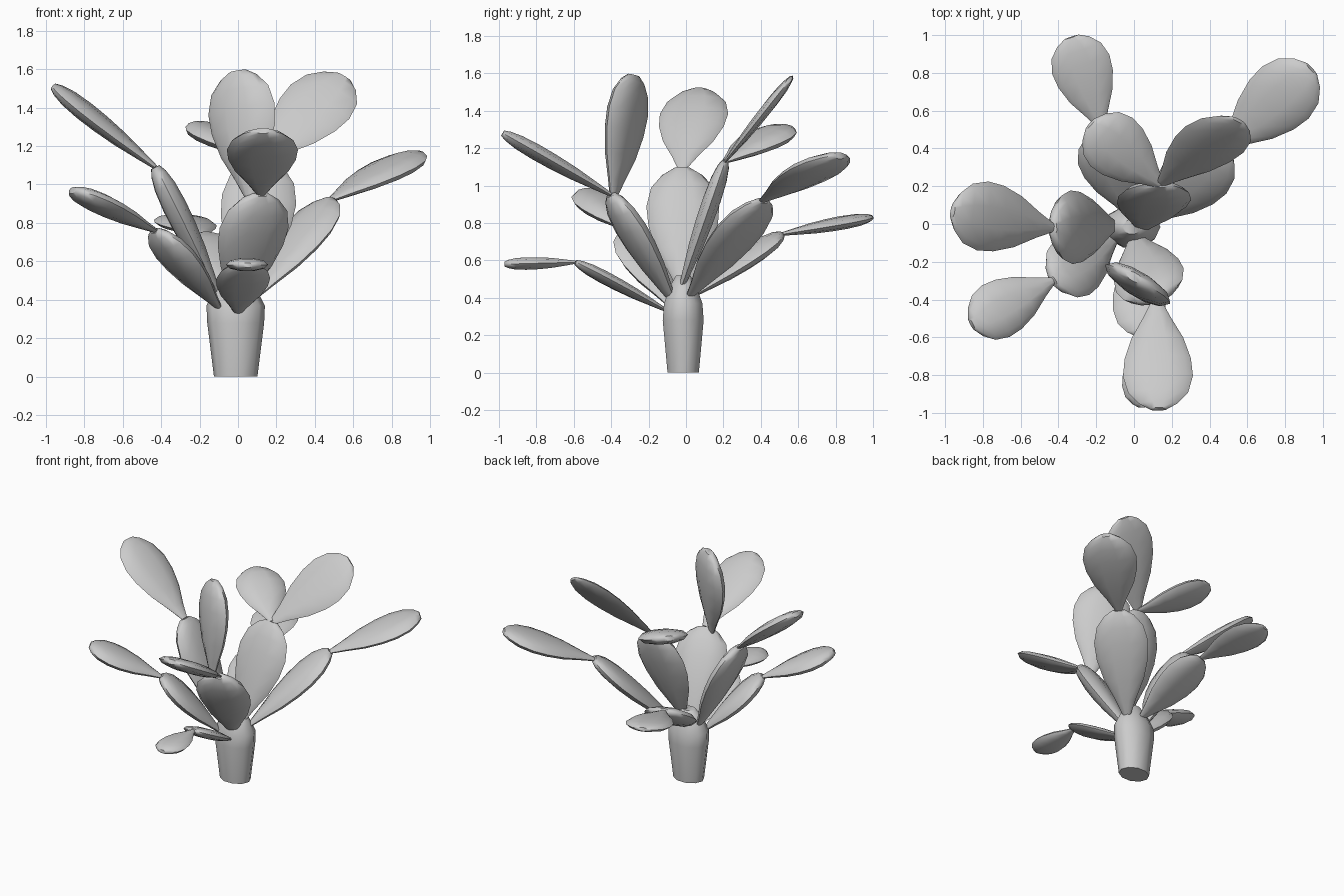
import bpy, bmesh, math
from mathutils import Vector

cube = bpy.data.objects.get("Cube")
if cube:
    bpy.data.objects.remove(cube, do_unlink=True)

COLOR = (0.6, 0.6, 0.6, 1.0)
grey = bpy.data.materials.new("plain_grey")
grey.use_nodes = True
grey.diffuse_color = COLOR
grey.node_tree.nodes["Principled BSDF"].inputs["Base Color"].default_value = COLOR


def loft(name, rings, sides):
    """Skin a list of (centre, half-width vector, half-depth vector) ellipses."""
    bm = bmesh.new()
    loops = []
    for centre, u, v in rings:
        angles = [2 * math.pi * i / sides for i in range(sides)]
        loops.append([bm.verts.new(centre + u * math.cos(a) + v * math.sin(a)) for a in angles])
    for low, high in zip(loops, loops[1:]):
        for i in range(sides):
            j = (i + 1) % sides
            bm.faces.new((low[i], low[j], high[j], high[i]))
    bm.faces.new(loops[0][::-1])
    bm.faces.new(loops[-1])
    bmesh.ops.recalc_face_normals(bm, faces=bm.faces)
    mesh = bpy.data.meshes.new(name)
    bm.to_mesh(mesh)
    bm.free()
    mesh.materials.append(grey)
    obj = bpy.data.objects.new(name, mesh)
    bpy.context.collection.objects.link(obj)
    bpy.ops.object.select_all(action='DESELECT')
    obj.select_set(True)
    bpy.context.view_layer.objects.active = obj
    bpy.ops.object.shade_smooth_by_angle(angle=math.radians(50))


# Egg-shaped outline of a pad: position along its length, relative width
OUTLINE = [(0, .13), (.15, .37), (.35, .74), (.54, .95), (.7, 1), (.85, .86), (.95, .55), (1, .25)]


def pad(name, base, tip, half_width, half_depth, across=None):
    base, tip = Vector(base), Vector(tip)
    axis = (tip - base).normalized()
    side = Vector(across) if across else axis.cross(Vector((0, 0, 1)))
    side = (side - axis * side.dot(axis)).normalized()
    face = axis.cross(side)
    rings = [(base.lerp(tip, t), side * half_width * w, face * half_depth * w ** 0.7)
             for t, w in OUTLINE]
    loft(name, rings, 10)


# Trunk, tapering to a blunt top
trunk = [(0, .113, .088), (.28, .148, .115), (.37, .152, .108), (.47, .1, .07), (.52, .05, .04)]
loft("trunk", [(Vector((-.012, -.015, z)), Vector((rx, 0, 0)), Vector((0, ry, 0)))
               for z, rx, ry in trunk], 10)

# Joints where upper pads grow out of lower pads
front = (.12, -.4, .95)
front_low = (.04, -.59, .59)
right_low = (-.43, -.3, .76)
right_high = (-.43, -.02, 1.09)
middle = (.14, .21, 1.13)
left = (.48, .41, .92)
back = (-.17, .51, .74)

# Lower pads on the trunk
pad("front_pad", (0, -.06, .37), front, .19, .065)
pad("front_low_pad", (0, -.1, .33), front_low, .14, .036)
pad("right_low_pad", (-.1, -.08, .36), right_low, .17, .055)
pad("right_high_pad", (-.1, -.01, .42), right_high, .195, .065)
pad("middle_pad", (.04, -.03, .44), middle, .195, .05, (1, 0, 0))
pad("left_pad", (.08, .02, .41), left, .185, .055)
pad("back_pad", (-.02, .05, .42), back, .18, .05)

# Upper pads
pad("front_outer_pad", front, (.13, -.98, 1.28), .185, .045)
pad("front_upright_pad", (.06, -.39, .93), (0, -.28, 1.59), .2, .06, (.86, -.5, 0))
pad("front_low_outer_pad", front_low, (.05, -.97, .58), .11, .035)
pad("right_low_outer_pad", right_low, (-.86, -.53, .97), .155, .05)
pad("right_high_outer_pad", right_high, (-.96, .07, 1.51), .185, .05)
pad("middle_upper_pad", middle, (.55, .55, 1.56), .19, .03, (1, 0, 0))
pad("middle_rear_pad", middle, (-.23, .53, 1.31), .17, .05)
pad("left_outer_pad", left, (.94, .82, 1.16), .185, .05)
pad("back_outer_pad", back, (-.33, .99, .83), .16, .036)
